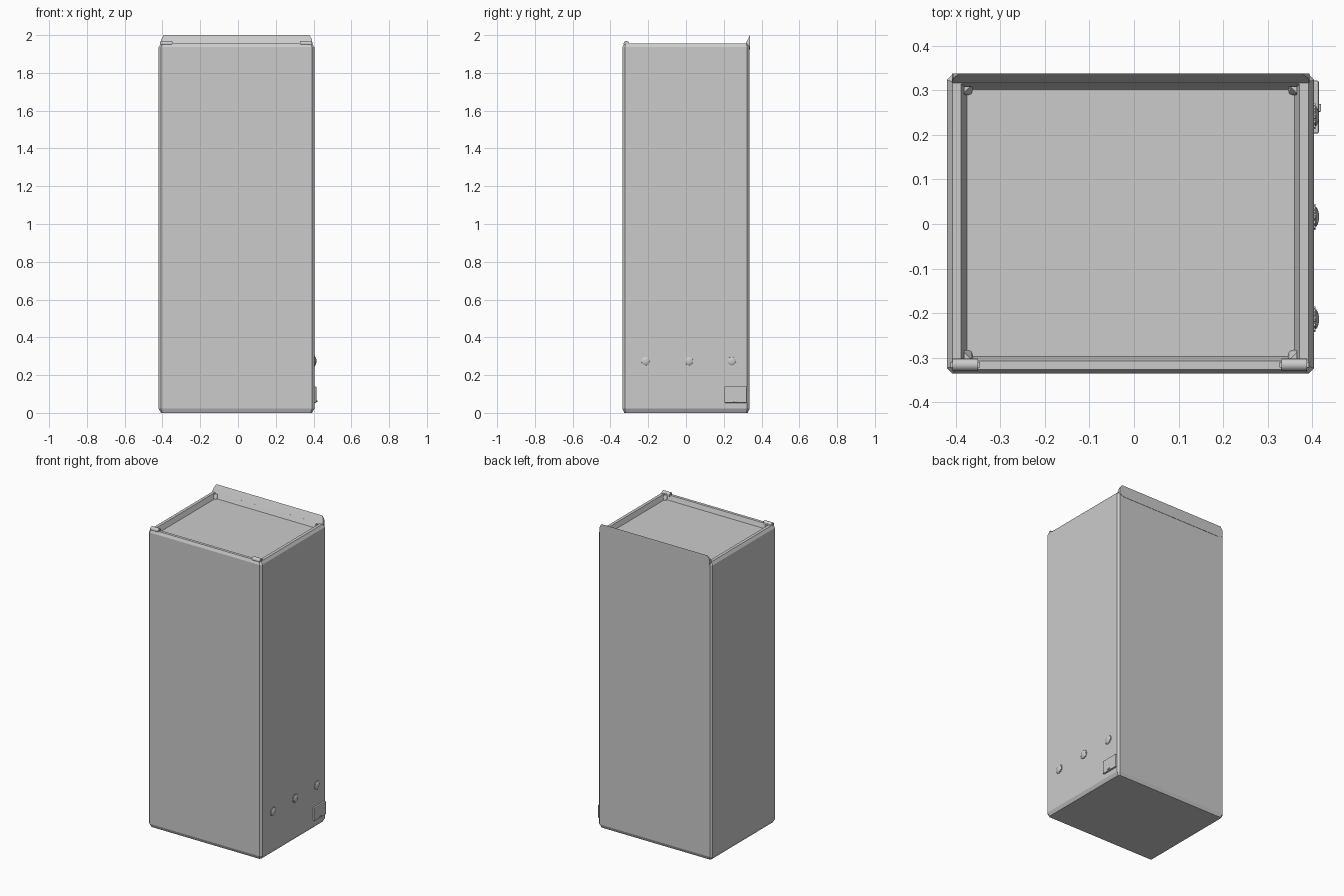
import bpy, bmesh, math
from mathutils import Matrix

if "Cube" in bpy.data.objects:
    bpy.data.objects.remove(bpy.data.objects["Cube"])

grey = bpy.data.materials.new("plain grey")
grey.diffuse_color = (0.6, 0.6, 0.6, 1)
grey.use_nodes = True
grey.node_tree.nodes["Principled BSDF"].inputs["Base Color"].default_value = grey.diffuse_color


def finish(name, bm, smooth=False):
    bmesh.ops.recalc_face_normals(bm, faces=bm.faces[:])
    me = bpy.data.meshes.new(name)
    bm.to_mesh(me)
    bm.free()
    me.materials.append(grey)
    ob = bpy.data.objects.new(name, me)
    bpy.context.collection.objects.link(ob)
    if smooth:
        bpy.ops.object.select_all(action='DESELECT')
        ob.select_set(True)
        bpy.context.view_layer.objects.active = ob
        bpy.ops.object.shade_smooth_by_angle(angle=math.radians(35))
    return ob


def loft(name, rings, smooth=False):
    """Skin a stack of equal-length rings and cap both ends."""
    bm = bmesh.new()
    vs = [[bm.verts.new(p) for p in r] for r in rings]
    n = len(vs[0])
    for a, b in zip(vs, vs[1:]):
        for i in range(n):
            j = (i + 1) % n
            bm.faces.new((a[i], a[j], b[j], b[i]))
    bm.faces.new(vs[0])
    bm.faces.new(vs[-1])
    return finish(name, bm, smooth)


def hull(name, pts):
    bm = bmesh.new()
    for p in pts:
        bm.verts.new(p)
    bmesh.ops.convex_hull(bm, input=bm.verts[:])
    bmesh.ops.dissolve_limit(bm, angle_limit=0.01, verts=bm.verts[:], edges=bm.edges[:])
    return finish(name, bm)


def box(name, x0, x1, y0, y1, z0, z1, bevel=0.0):
    bm = bmesh.new()
    bmesh.ops.create_cube(bm, size=1)
    for v in bm.verts:
        v.co = ((x0 + x1) / 2 + v.co.x * (x1 - x0),
                (y0 + y1) / 2 + v.co.y * (y1 - y0),
                (z0 + z1) / 2 + v.co.z * (z1 - z0))
    if bevel:
        bmesh.ops.bevel(bm, geom=bm.edges[:], offset=bevel, segments=2, affect='EDGES', profile=0.5)
    return finish(name, bm)


def ring(x0, x1, y0, y1, z, c):
    """Rectangle with cut corners."""
    return [(x0 + c, y0, z), (x1 - c, y0, z), (x1, y0 + c, z), (x1, y1 - c, z),
            (x1 - c, y1, z), (x0 + c, y1, z), (x0, y1 - c, z), (x0, y0 + c, z)]


X0, X1, Y = -0.42, 0.404, 0.336

# Main housing with chamfered edges and a shallow tray in the top
loft("housing", [
    ring(X0 + .012, X1 - .012, -Y + .009, Y - .009, 0, .008),
    ring(X0, X1, -Y, Y, .022, .012),
    ring(X0, X1, -Y, Y, 1.936, .012),
    ring(X0 + .012, X1 - .012, -Y + .009, Y - .009, 1.955, .008),
    ring(-.388, .372, -.308, .316, 1.955, .002),
    ring(-.375, .360, -.298, .302, 1.925, .002)])

# Raised sloping lip along the back
lip = []
for xa, xb, y, z in ((-.375, .360, .302, 1.925), (-.409, .394, .318, 1.957),
                     (-.406, .391, .327, 1.978), (-.393, .378, .338, 2.0)):
    for x in (xa, xb):
        lip += [(x, y, z), (x, .338, z)]
lip += [(X0 + .012, .338, 1.936), (X1 - .012, .338, 1.936)]
hull("back_lip", lip)

# Corner gussets inside the tray
for sx, x in ((1, -.382), (-1, .366)):
    for sy, y in ((1, -.303), (-1, .309)):
        hull("corner_gusset", [(x, y, z) for z in (1.925, 1.953)] +
             [(x + sx * .022, y, 1.925), (x, y + sy * .022, 1.925),
              (x + sx * .017, y + sy * .017, 1.925),
              (x + sx * .015, y, 1.953), (x, y + sy * .015, 1.953)])

# Hinge clips on the front rim
for x in (-.379, .360):
    bm = bmesh.new()
    bmesh.ops.create_cone(bm, cap_ends=True, segments=16, radius1=.014, radius2=.014, depth=.058,
                          matrix=Matrix.Translation((x, -.316, 1.956)) @ Matrix.Rotation(math.pi / 2, 4, 'Y'))
    finish("hinge_barrel", bm, True)
    box("hinge_plate", x - .029, x + .029, -.327, -.302, 1.945, 1.961)
    box("hinge_pin", x - .033, x + .033, -.322, -.310, 1.953, 1.965)


# Knurled knobs on the right side
def knob_ring(x, r, y, z, tooth=0.0):
    n = 48
    return [(x, y + (r + (tooth if i % 4 < 2 else 0)) * math.cos(2 * math.pi * i / n),
             z + (r + (tooth if i % 4 < 2 else 0)) * math.sin(2 * math.pi * i / n)) for i in range(n)]


for y in (-.214, .016, .242):
    z = .274
    loft("knob_base", [knob_ring(X1 - .002, .025, y, z, .004), knob_ring(X1 + .004, .025, y, z, .004)])
    loft("knob_dome", [knob_ring(X1, .023, y, z), knob_ring(X1 + .005, .022, y, z),
                       knob_ring(X1 + .009, .016, y, z), knob_ring(X1 + .011, .008, y, z)], True)

# Access door with a small latch on the right side
box("access_door", X1 - .004, X1 + .011, .203, .322, .053, .140, .004)
box("door_latch", X1 + .008, X1 + .016, .252, .270, .058, .066, .002)
